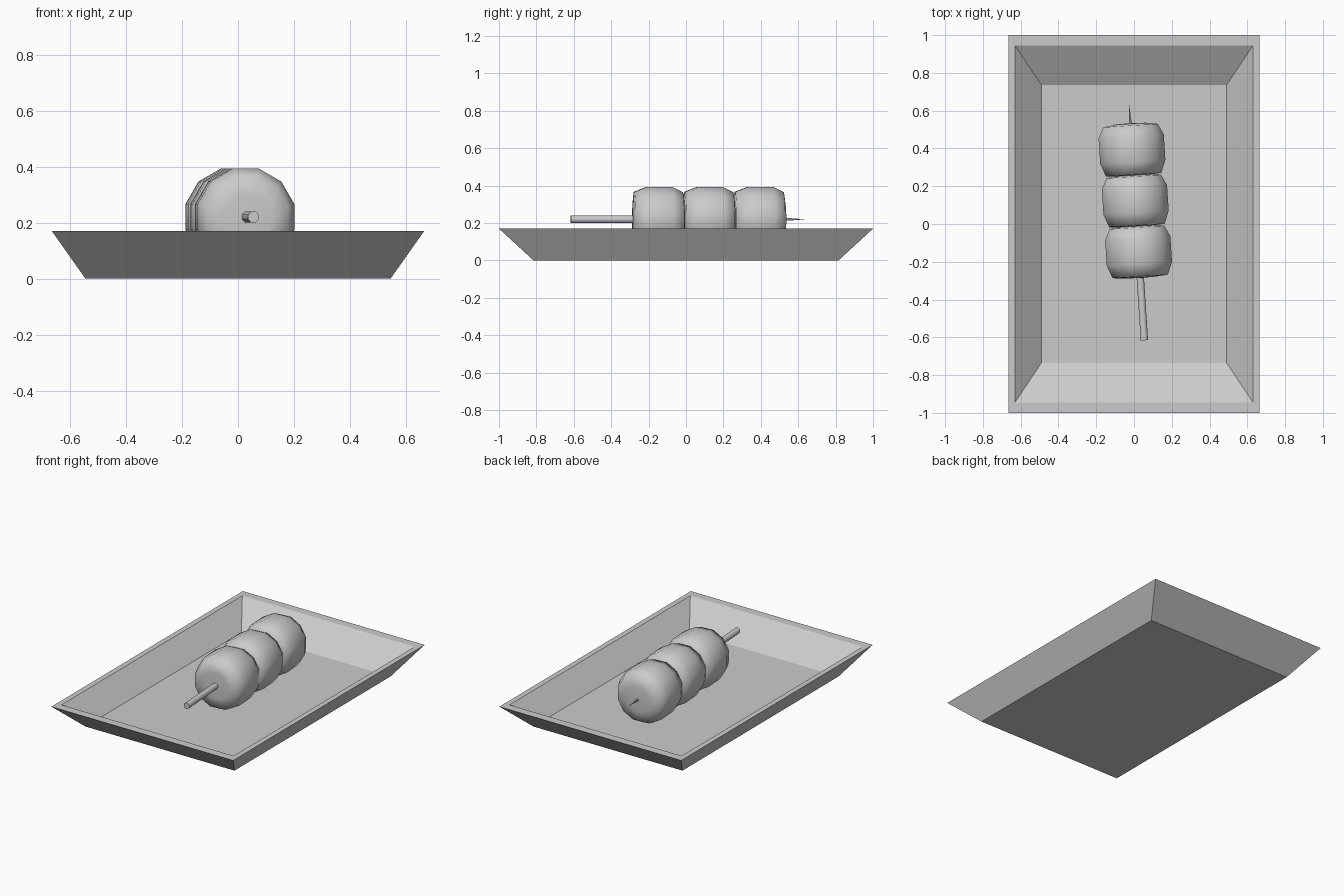
import bpy, bmesh, math
from mathutils import Matrix

if "Cube" in bpy.data.objects:
    bpy.data.objects.remove(bpy.data.objects["Cube"])


def loft(name, rings, smooth=False):
    """Skin a list of closed rings and cap both ends."""
    bm = bmesh.new()
    loops = [[bm.verts.new(p) for p in ring] for ring in rings]
    n = len(loops[0])
    for a, b in zip(loops, loops[1:]):
        for i in range(n):
            j = (i + 1) % n
            bm.faces.new((a[i], a[j], b[j], b[i]))
    bm.faces.new(loops[0][::-1])
    bm.faces.new(loops[-1])
    bmesh.ops.recalc_face_normals(bm, faces=bm.faces[:])
    for f in bm.faces:
        f.smooth = smooth
    mesh = bpy.data.meshes.new(name)
    bm.to_mesh(mesh)
    bm.free()
    obj = bpy.data.objects.new(name, mesh)
    bpy.context.collection.objects.link(obj)
    return obj


def rect(x, y, z):
    return [(-x, -y, z), (x, -y, z), (x, y, z), (-x, y, z)]


def turned(name, profile, sides, smooth):
    """Lathe (y, radius) pairs around the y axis, with flats on top and sides."""
    rings = []
    for y, r in profile:
        angles = [2 * math.pi * (i + 0.5) / sides for i in range(sides)]
        rings.append([(r * math.cos(a), y, r * math.sin(a)) for a in angles])
    return loft(name, rings, smooth)


# Tray: outside wall, rim, inside wall and floor
loft("tray", [rect(0.545, 0.815, 0), rect(0.665, 1.0, 0.17),
              rect(0.63, 0.945, 0.17), rect(0.49, 0.735, 0.045)])

# Everything on the skewer shares one slightly turned axis
axis = Matrix.Translation((0.015, 0, 0.22)) @ Matrix.Rotation(math.radians(3.7), 4, 'Z')

# Three dumplings, flattened balls pressed against each other
ball = [(-0.146, 0.02), (-0.144, 0.085), (-0.138, 0.152), (-0.07, 0.179),
        (0.065, 0.179), (0.122, 0.15), (0.132, 0.085), (0.135, 0.02)]
for k in range(3):
    y0 = -0.14 + 0.27 * k
    dumpling = turned(f"dumpling_{k + 1}", [(y + y0, r) for y, r in ball], 12, True)
    dumpling.matrix_world = axis

# Skewer with a pointed far end
skewer = turned("skewer", [(-0.617, 0.021), (0.38, 0.021), (0.635, 0.0005)], 8, True)
skewer.matrix_world = axis
bpy.context.view_layer.objects.active = skewer
skewer.select_set(True)
bpy.ops.object.shade_smooth_by_angle(angle=math.radians(50))
